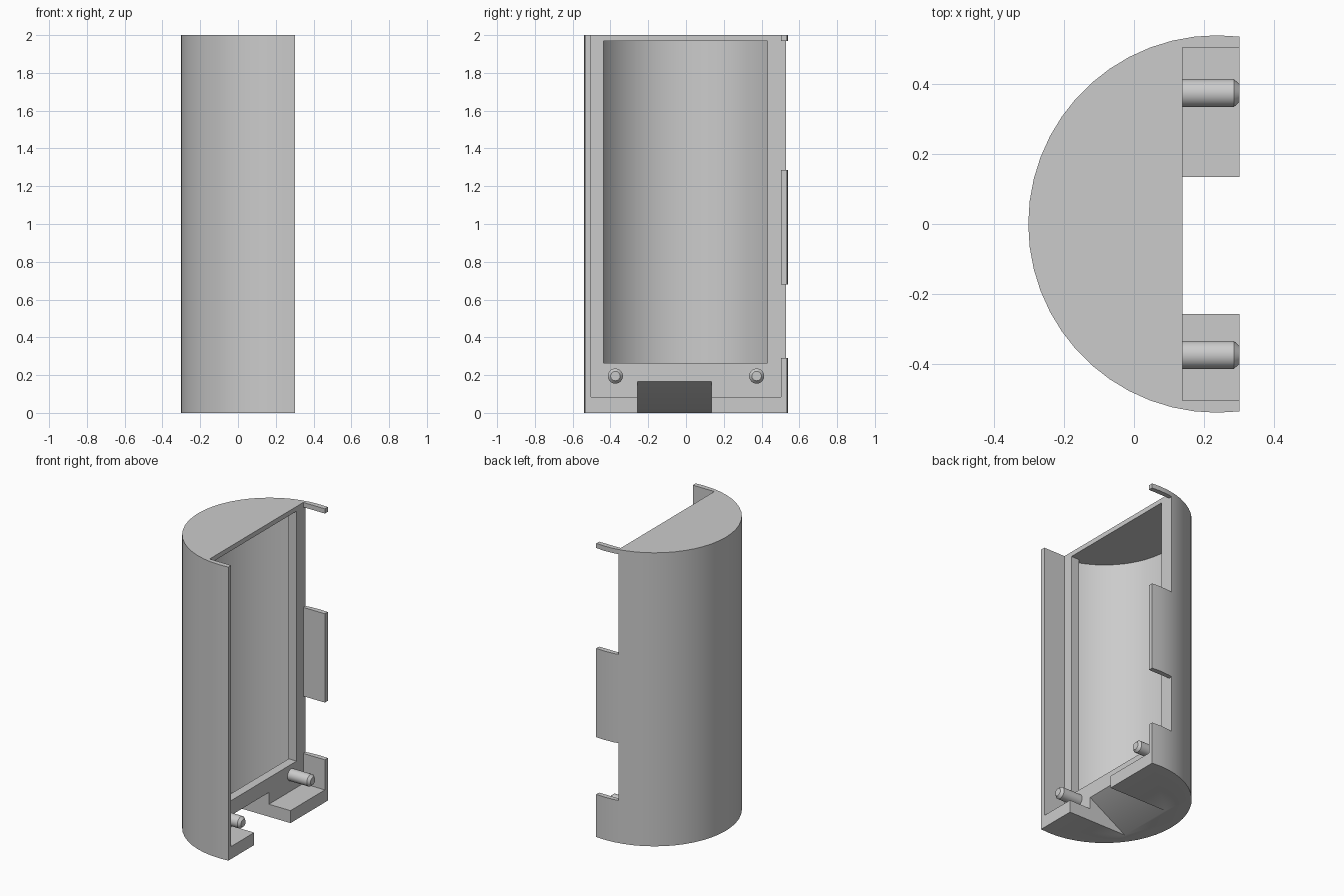
import bpy, bmesh, math
from mathutils import Matrix

cube = bpy.data.objects.get("Cube")
if cube:
    bpy.data.objects.remove(cube, do_unlink=True)

HEIGHT, FRONT, FACE = 2.0, 0.302, 0.139    # overall height, lip edge, recessed face
AXIS, R_OUT, R_IN = 0.237, 0.539, 0.504    # cylinder axis and radii
PLATE_BACK, FLOOR, CEILING = 0.08, 0.032, 1.968

grey = bpy.data.materials.new("light grey plastic")
grey.use_nodes = True
grey.diffuse_color = (0.6, 0.6, 0.6, 1)
grey.node_tree.nodes["Principled BSDF"].inputs["Base Color"].default_value = (0.6, 0.6, 0.6, 1)


def finish(name, bm):
    bmesh.ops.recalc_face_normals(bm, faces=bm.faces)
    mesh = bpy.data.meshes.new(name)
    bm.to_mesh(mesh)
    bm.free()
    mesh.materials.append(grey)
    obj = bpy.data.objects.new(name, mesh)
    bpy.context.collection.objects.link(obj)
    return obj


def prism(name, points, direction):
    """Extrude a closed 3D outline along a direction."""
    bm = bmesh.new()
    face = bm.faces.new([bm.verts.new(p) for p in points])
    moved = bmesh.ops.extrude_face_region(bm, geom=[face], use_keep_orig=True)["geom"]
    bmesh.ops.translate(bm, vec=direction,
                        verts=[v for v in moved if isinstance(v, bmesh.types.BMVert)])
    return finish(name, bm)


def box(name, x, y, z):
    return prism(name, [(x[0], y[0], z[0]), (x[1], y[0], z[0]),
                        (x[1], y[1], z[0]), (x[0], y[1], z[0])], (0, 0, z[1] - z[0]))


def wedge(name, wall):
    """Ramp block under the compartment, grown by a wall thickness."""
    y = -0.257 - wall
    outline = [(-0.225, y, wall - 0.05), (FACE, y, wall + 0.165),
               (0.5, y, wall + 0.165), (0.5, y, wall - 0.05)]
    return prism(name, outline, (0, 0.391 + 2 * wall, 0))


def arc(radius, end_x, z, steps=28):
    """Arc round the back of the cylinder, both ends at end_x."""
    a = math.acos((end_x - AXIS) / radius)
    return [(AXIS + radius * math.cos(t), radius * math.sin(t), z)
            for t in (a + (2 * math.pi - 2 * a) * i / steps for i in range(steps + 1))]


def select_only(obj):
    bpy.ops.object.select_all(action="DESELECT")
    obj.select_set(True)
    bpy.context.view_layer.objects.active = obj


def cut(target, cutter):
    cutter.hide_render = True
    select_only(target)
    mod = target.modifiers.new("cut", "BOOLEAN")
    mod.operation, mod.solver, mod.object = "DIFFERENCE", "EXACT", cutter
    bpy.ops.object.modifier_apply(modifier=mod.name)
    bpy.data.objects.remove(cutter, do_unlink=True)


# Half-round shell
shell = prism("half_round_shell", arc(R_OUT, FRONT, 0), (0, 0, HEIGHT))

# Recessed mating face, leaving side lips and a bottom ledge
cut(shell, box("recess_cutter", (FACE, 0.5), (-0.504, 0.504), (0.085, 2.2)))

# Gaps in the back lip, leaving three tabs
for low, high in ((0.29, 0.68), (1.285, CEILING)):
    cut(shell, box("gap_cutter", (FACE, 0.5), (0.45, 0.7), (low, high)))

# Thin-walled compartment behind the front plate, with the ramp housing left solid
hollow = prism("hollow_cutter", arc(R_IN, PLATE_BACK, FLOOR), (0, 0, CEILING - FLOOR))
cut(hollow, wedge("ramp_housing", 0.033))
cut(shell, hollow)

# Rectangular opening through the front plate
cut(shell, box("opening_cutter", (PLATE_BACK - 0.02, 0.2), (-0.437, 0.432), (0.265, CEILING)))

# Bottom notch that ramps down towards the round side
cut(shell, wedge("notch_cutter", 0))

# Locating pins with chamfered tips
pins = []
for name, y in (("front_pin", -0.374), ("back_pin", 0.374)):
    bm = bmesh.new()
    for r1, r2, x1, x2 in ((0.04, 0.04, FACE - 0.01, 0.285), (0.04, 0.025, 0.285, FRONT)):
        place = Matrix.Translation(((x1 + x2) / 2, y, 0.195)) @ Matrix.Rotation(math.pi / 2, 4, "Y")
        bmesh.ops.create_cone(bm, cap_ends=True, segments=32, radius1=r1, radius2=r2,
                              depth=x2 - x1, matrix=place)
    bmesh.ops.remove_doubles(bm, verts=bm.verts, dist=0.0001)
    inner = [f for f in bm.faces if len(f.verts) > 4
             and abs(f.calc_center_median().x - 0.285) < 0.001]
    bmesh.ops.delete(bm, geom=inner, context="FACES_ONLY")
    pins.append(finish(name, bm))

for obj in [shell] + pins:
    select_only(obj)
    bpy.ops.object.shade_smooth_by_angle(angle=math.radians(35))
